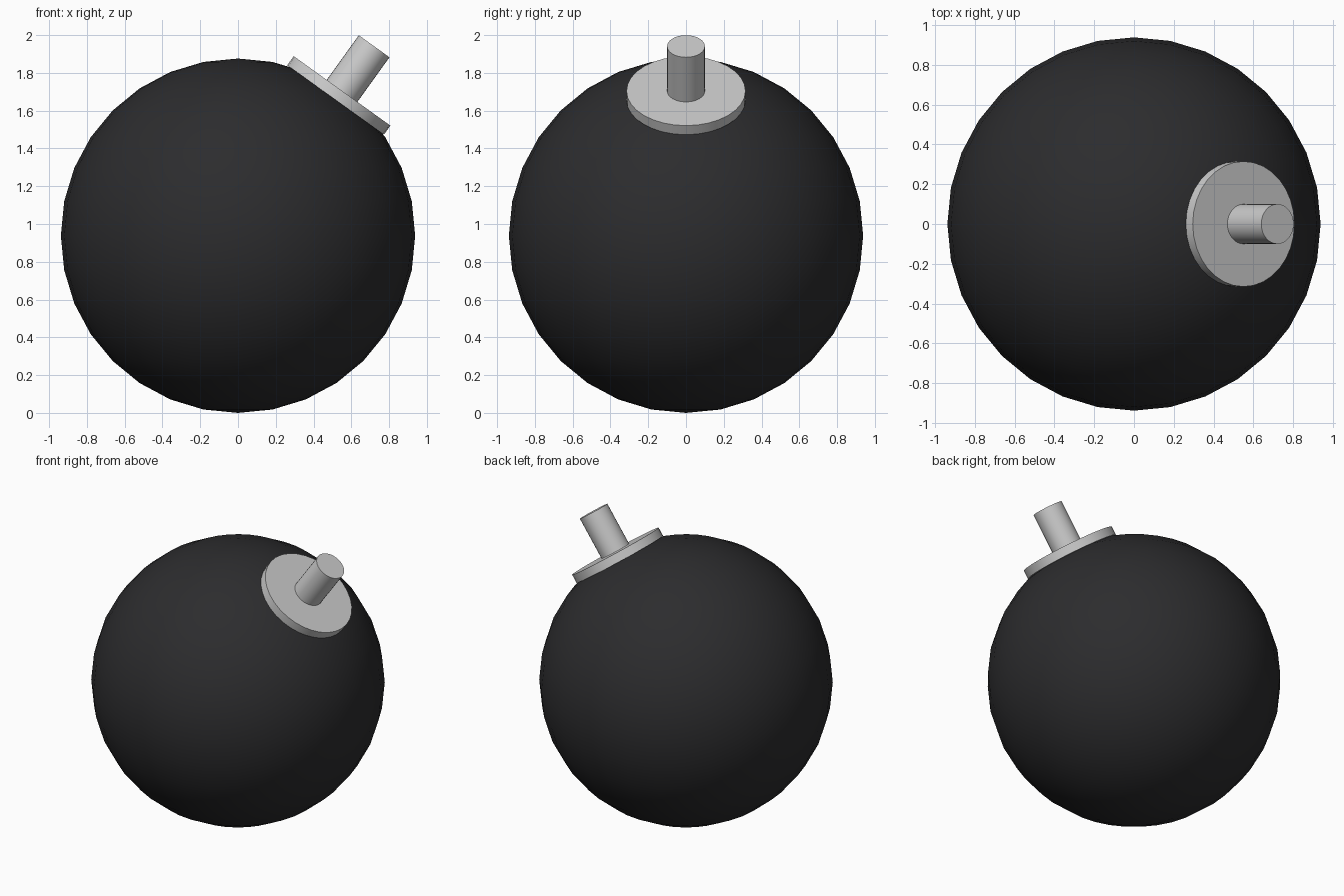
import bpy
from math import radians
from mathutils import Matrix, Vector

if "Cube" in bpy.data.objects:
    bpy.data.objects.remove(bpy.data.objects["Cube"])

R = 0.938
CENTRE = Vector((0, 0, R))
TILT = Matrix.Rotation(radians(35.7), 3, 'Y')
AXIS = TILT @ Vector((0, 0, 1))


def material(name, rgb):
    m = bpy.data.materials.new(name)
    m.diffuse_color = (*rgb, 1)
    m.use_nodes = True
    m.node_tree.nodes["Principled BSDF"].inputs["Base Color"].default_value = m.diffuse_color
    return m


def tilted_cylinder(name, radius, start, end):
    """Cylinder along the tilted axis, between two distances from the ball centre."""
    bpy.ops.mesh.primitive_cylinder_add(
        vertices=32, radius=radius, depth=end - start,
        location=CENTRE + AXIS * (start + end) / 2,
        rotation=TILT.to_euler())
    ob = bpy.context.object
    ob.name = name
    bpy.ops.object.shade_smooth_by_angle(angle=radians(30))
    return ob


# Round black body
bpy.ops.mesh.primitive_uv_sphere_add(segments=32, ring_count=16, radius=R, location=CENTRE)
body = bpy.context.object
body.name = "ball_body"
bpy.ops.object.shade_smooth()
body.data.materials.append(material("black", (0.025, 0.025, 0.027)))

# Flat collar and the plug standing on it
tilted_cylinder("collar", 0.315, 0.885, 0.944)
tilted_cylinder("plug", 0.1, 0.93, 1.235)
